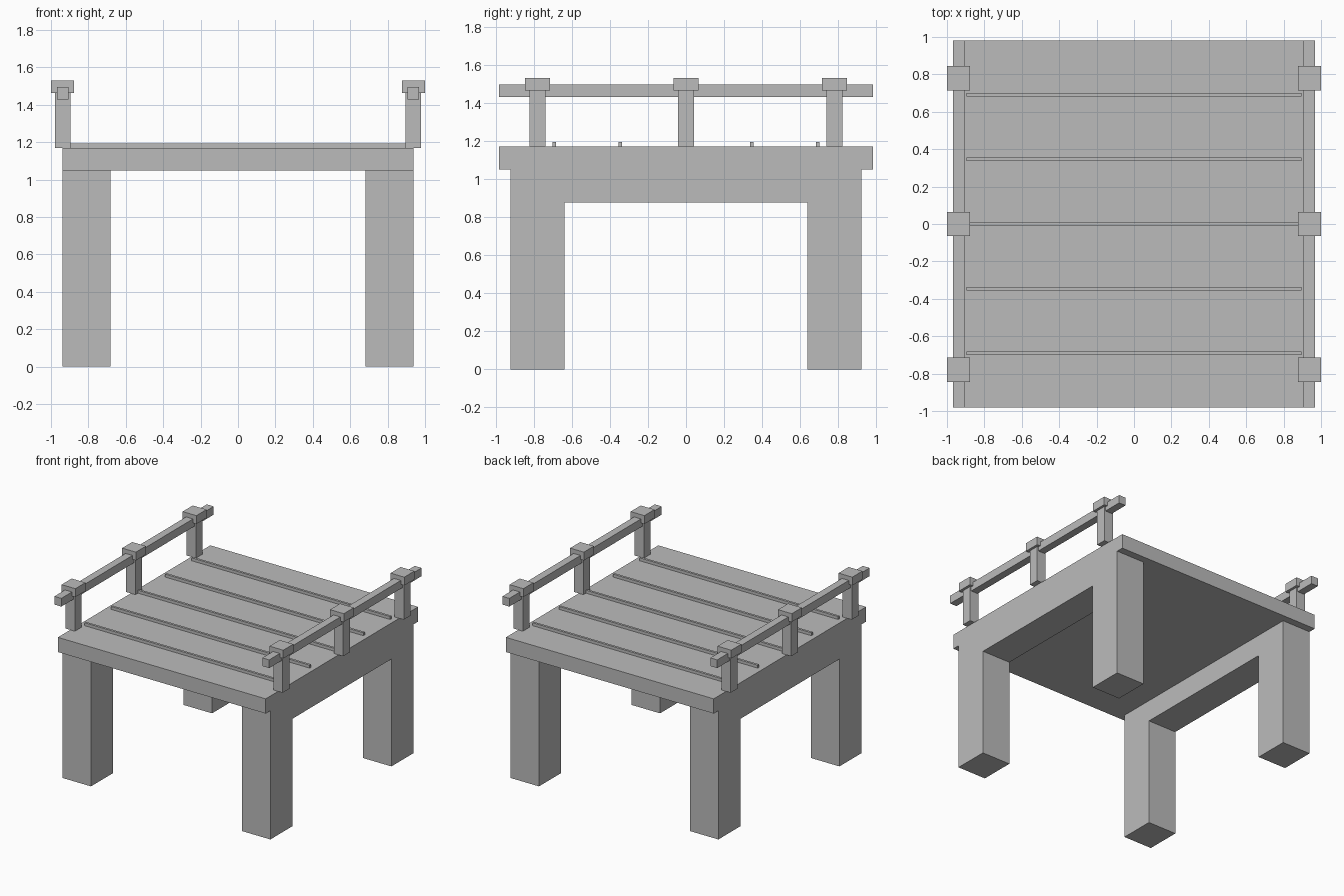
import bpy
import bmesh

default_cube = bpy.data.objects.get("Cube")
if default_cube:
    bpy.data.objects.remove(default_cube, do_unlink=True)

# One plain grey for the whole model
grey = bpy.data.materials.new("plain_grey")
grey.use_nodes = True
colour = (0.5, 0.5, 0.5, 1.0)
grey.diffuse_color = colour
grey.node_tree.nodes["Principled BSDF"].inputs["Base Color"].default_value = colour


def finish(name, bm):
    bmesh.ops.recalc_face_normals(bm, faces=bm.faces)
    mesh = bpy.data.meshes.new(name)
    bm.to_mesh(mesh)
    bm.free()
    mesh.materials.append(grey)
    obj = bpy.data.objects.new(name, mesh)
    bpy.context.collection.objects.link(obj)
    return obj


def box(name, x, y, z):
    """Box spanning the (low, high) pairs x, y and z."""
    bm = bmesh.new()
    bmesh.ops.create_cube(bm, size=1)
    for v in bm.verts:
        v.co = [lo + (c + 0.5) * (hi - lo) for c, (lo, hi) in zip(v.co, (x, y, z))]
    return finish(name, bm)


def around(centre, width):
    return centre - width / 2, centre + width / 2


HALF_WIDTH, HALF_LENGTH = 0.938, 0.982
DECK_BOTTOM, DECK_TOP = 1.05, 1.17
LEG_WIDTH = 0.257

# Deck slab
box("deck", (-HALF_WIDTH, HALF_WIDTH), (-HALF_LENGTH, HALF_LENGTH), (DECK_BOTTOM, DECK_TOP))

# Thin raised battens across the deck
for i in range(-2, 3):
    box(f"batten_{i + 3}", (-0.896, 0.896), around(i * 0.346, 0.019), (DECK_TOP, 1.194))


def leg_frame(name, x_inner, x_outer):
    """Two legs joined by a beam, extruded from one arch profile."""
    outer, inner, beam = 0.922, 0.638, 0.876
    profile = [(-outer, 0), (-inner, 0), (-inner, beam), (inner, beam),
               (inner, 0), (outer, 0), (outer, DECK_BOTTOM), (-outer, DECK_BOTTOM)]
    bm = bmesh.new()
    face = bm.faces.new([bm.verts.new((x_inner, y, z)) for y, z in profile])
    side = bmesh.ops.extrude_face_region(bm, geom=[face])
    moved = [g for g in side["geom"] if isinstance(g, bmesh.types.BMVert)]
    bmesh.ops.translate(bm, verts=moved, vec=(x_outer - x_inner, 0, 0))
    finish(name, bm)


# Leg frames and railings on both sides
for side, s in (("left", 1), ("right", -1)):
    leg_frame(f"{side}_leg_frame", s * (HALF_WIDTH - LEG_WIDTH), s * HALF_WIDTH)
    rail_x = s * HALF_WIDTH
    box(f"{side}_handrail", around(rail_x, 0.062), (-HALF_LENGTH, HALF_LENGTH), (1.429, 1.496))
    for place, y in (("front", -0.78), ("middle", 0), ("back", 0.78)):
        box(f"{side}_{place}_post", around(rail_x, 0.083), around(y, 0.085), (DECK_TOP, 1.463))
        box(f"{side}_{place}_post_cap", around(rail_x, 0.124), around(y, 0.13), (1.463, 1.531))
